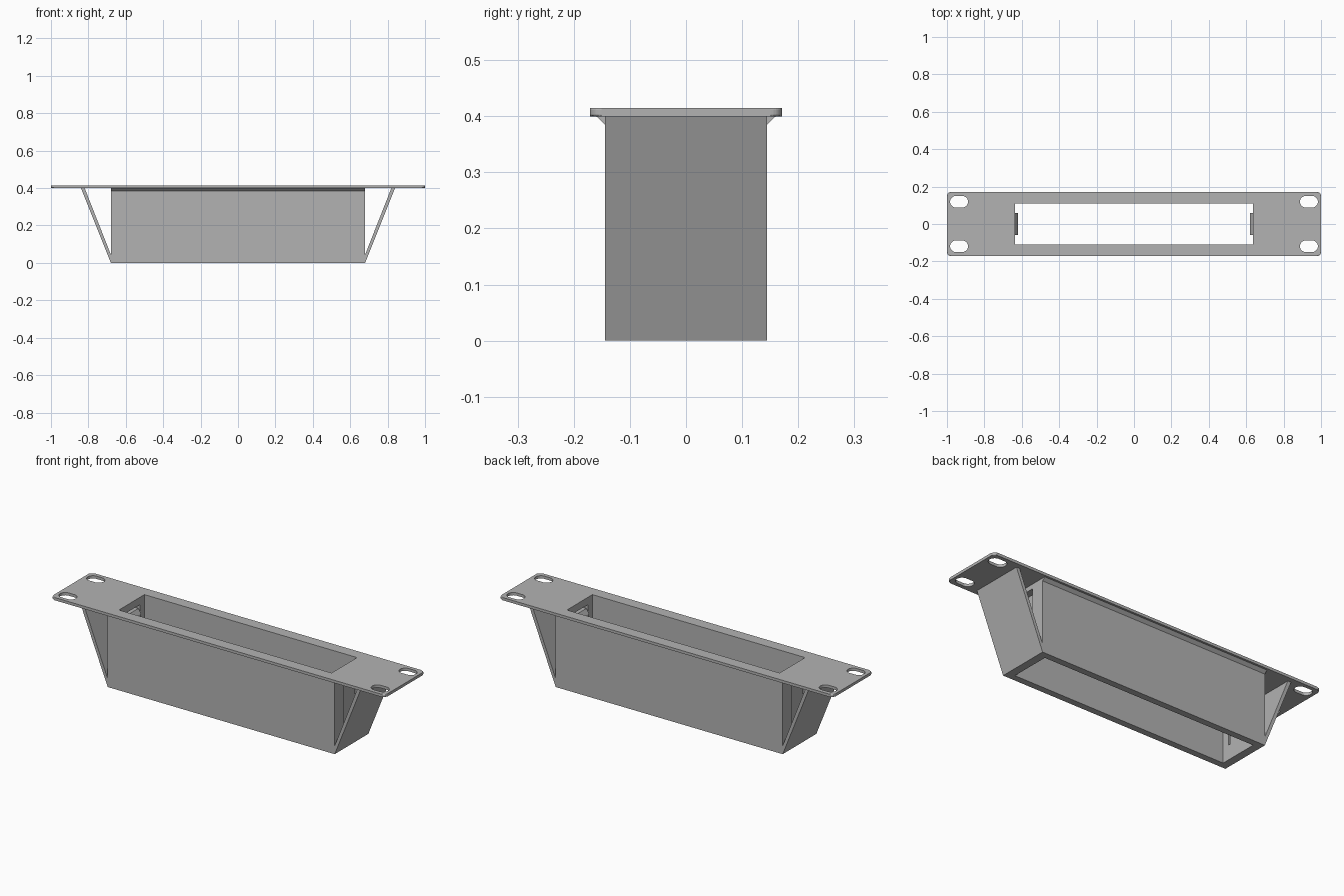
import bpy, bmesh, math
from mathutils import Vector

if "Cube" in bpy.data.objects:
    bpy.data.objects.remove(bpy.data.objects["Cube"])

grey = bpy.data.materials.new("mid grey")
grey.diffuse_color = (0.45, 0.45, 0.45, 1)
grey.use_nodes = True
grey.node_tree.nodes["Principled BSDF"].inputs["Base Color"].default_value = grey.diffuse_color


def prism(name, pts, to3d, a, b, rim=0.0):
    """Extrude a 2D outline from a to b; to3d maps (u, v, depth) to xyz."""
    bm = bmesh.new()
    lo = [bm.verts.new(to3d(u, v, a)) for u, v in pts]
    hi = [bm.verts.new(to3d(u, v, b)) for u, v in pts]
    n = len(pts)
    caps = [bm.faces.new(lo[::-1]), bm.faces.new(hi)]
    for i in range(n):
        j = (i + 1) % n
        bm.faces.new((lo[i], lo[j], hi[j], hi[i]))
    if rim:
        edges = list({e for f in caps for e in f.edges})
        bmesh.ops.bevel(bm, geom=edges, offset=rim, segments=3, profile=0.5, affect='EDGES')
    bmesh.ops.recalc_face_normals(bm, faces=bm.faces[:])
    me = bpy.data.meshes.new(name)
    bm.to_mesh(me)
    bm.free()
    me.materials.append(grey)
    ob = bpy.data.objects.new(name, me)
    bpy.context.collection.objects.link(ob)
    return ob


def along_z(u, v, d):
    return Vector((u, v, d))


def along_y(u, v, d):
    return Vector((u, d, v))


def along_x(u, v, d):
    return Vector((d, u, v))


def round_rect(cx, cy, hx, hy, r, n=6):
    """Rounded rectangle outline, counter-clockwise."""
    pts = []
    for k, (sx, sy) in enumerate([(1, 1), (-1, 1), (-1, -1), (1, -1)]):
        for i in range(n + 1):
            a = math.pi / 2 * (k + i / n)
            p = (cx + sx * (hx - r) + r * math.cos(a), cy + sy * (hy - r) + r * math.sin(a))
            if not pts or math.dist(p, pts[-1]) > 1e-5:
                pts.append(p)
    return pts


def rect(hx, hy):
    return [(hx, hy), (-hx, hy), (-hx, -hy), (hx, -hy)]


def cut(ob, cutters):
    """Subtract the cutters and discard them."""
    bpy.context.view_layer.objects.active = ob
    for c in cutters:
        m = ob.modifiers.new("cut", 'BOOLEAN')
        m.operation, m.solver, m.object = 'DIFFERENCE', 'EXACT', c
        bpy.ops.object.modifier_apply(modifier=m.name)
        bpy.data.objects.remove(c)


SIDES = (-1, 1)
TOP, THICK = 0.415, 0.4       # plate top and underside
OX, OY = 0.68, 0.144          # sleeve outside
IX, IY = 0.637, 0.109         # opening

# Face plate with four slotted screw holes and the long opening
plate = prism("face_plate", round_rect(0, 0, 1.0, 0.171, 0.02), along_z, THICK, TOP, rim=0.004)
holes = [prism("slot_cutter", round_rect(sx * 0.935, sy * 0.119, 0.048, 0.031, 0.0309, 8),
               along_z, 0.3, 0.5) for sx in SIDES for sy in SIDES]
cut(plate, holes + [prism("opening_cutter", rect(IX, IY), along_z, 0.3, 0.5)])

# Open sleeve with a window in each end wall
sleeve = prism("sleeve", rect(OX, OY), along_z, 0, THICK)
cutters = [prism("inside_cutter", rect(IX, IY), along_z, -0.1, 0.5)]
for s in SIDES:
    cutters.append(prism("window_cutter", [(-0.07, 0.08), (0.07, 0.08), (0.07, 0.375), (-0.07, 0.375)],
                         along_x, s * 0.6, s * 0.72))
cut(sleeve, cutters)

for s in SIDES:
    side = "right" if s > 0 else "left"
    # Spring clip standing in the window, hooked inwards at its top
    clip = [(0.66, 0.08), (0.66, 0.36), (IX, 0.36), (0.621, 0.335), (0.621, 0.32), (IX, 0.29), (IX, 0.08)]
    prism(side + "_clip", [(s * u, v) for u, v in clip], along_y, -0.058, 0.058)
    # Sloping brace from the sleeve foot to the plate
    brace = [(OX, 0), (0.84, THICK), (0.82, THICK), (OX, 0.045)]
    prism(side + "_brace", [(s * u, v) for u, v in brace], along_y, -OY, OY)
    # Chamfer strip under the long plate edge
    strip = [(OY, 0.385), (0.16, THICK), (OY, THICK)]
    prism(("back" if s > 0 else "front") + "_chamfer", [(s * u, v) for u, v in strip], along_x, -OX, OX)
